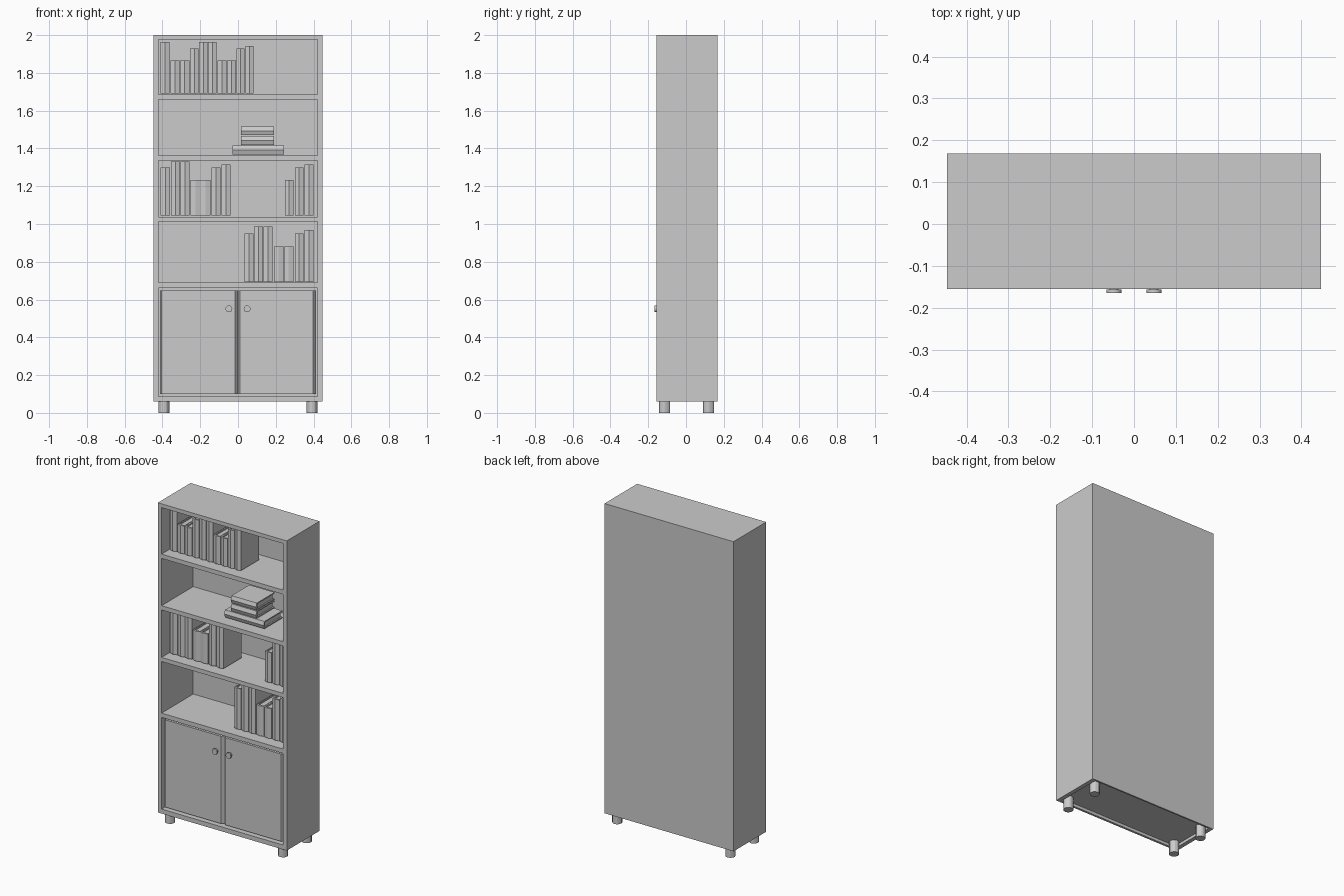
import bpy, bmesh, math

if "Cube" in bpy.data.objects:
    bpy.data.objects.remove(bpy.data.objects["Cube"])


def mesh_object(name, bm):
    bmesh.ops.recalc_face_normals(bm, faces=bm.faces)
    me = bpy.data.meshes.new(name)
    bm.to_mesh(me)
    bm.free()
    ob = bpy.data.objects.new(name, me)
    bpy.context.collection.objects.link(ob)
    return ob


def box(name, x0, x1, y0, y1, z0, z1):
    bm = bmesh.new()
    bmesh.ops.create_cube(bm, size=1)
    for v in bm.verts:
        v.co = ((x0, x1)[v.co.x > 0], (y0, y1)[v.co.y > 0], (z0, z1)[v.co.z > 0])
    return mesh_object(name, bm)


def prism(name, outline, z0, z1):
    bm = bmesh.new()
    face = bm.faces.new([bm.verts.new((x, y, z0)) for x, y in outline])
    ext = bmesh.ops.extrude_face_region(bm, geom=[face])
    for g in ext["geom"]:
        if isinstance(g, bmesh.types.BMVert):
            g.co.z = z1
    return mesh_object(name, bm)


def cylinder(name, r, depth, loc, sides, rot=(0, 0, 0)):
    bpy.ops.mesh.primitive_cylinder_add(vertices=sides, radius=r, depth=depth,
                                        location=loc, rotation=rot)
    ob = bpy.context.object
    ob.name = name
    bpy.ops.object.shade_smooth_by_angle()
    return ob


# Carcass
W, F, B = 0.447, -0.155, 0.168
IN = 0.421
for s, n in ((-1, "left"), (1, "right")):
    box(n + "_side_panel", min(s * IN, s * W), max(s * IN, s * W), F, B, 0.06, 2.0)
box("top_panel", -IN, IN, F, B, 1.976, 2.0)
box("back_panel", -IN, IN, 0.158, B, 0.06, 1.976)
box("bottom_panel", -IN, IN, F, 0.158, 0.078, 0.088)
box("bottom_rail", -IN, IN, F, F + 0.014, 0.06, 0.078)
for z0, z1 in ((1.658, 1.685), (1.335, 1.362), (1.012, 1.038), (0.662, 0.689)):
    box("shelf", -IN, IN, F, 0.158, z0, z1)

# Doors with slanted vertical edges, and their knobs
for n, x0, x1 in (("left", -0.413, -0.001), ("right", 0.003, 0.413)):
    prism(n + "_door", [(x0 + 0.008, -0.143), (x1 - 0.015, -0.143),
                        (x1, -0.125), (x0, -0.125)], 0.1, 0.647)
for x in (-0.048, 0.048):
    rot = (math.pi / 2, 0, 0)
    cylinder("door_knob", 0.018, 0.009, (x, -0.161, 0.551), 16, rot)
    cylinder("knob_stem", 0.011, 0.02, (x, -0.149, 0.551), 12, rot)

# Feet
for x in (-0.392, 0.392):
    for y in (-0.113, 0.12):
        cylinder("foot", 0.029, 0.08, (x, y, 0.04), 12)


# Book: wrapped cover with a ridged spine, and an inset page block
def book(x, w, h, z, flat=False):
    a, t = w / 2, 0.007
    cover = prism("book_cover",
                  [(-a, 0.09), (-a, -0.087), (0, -0.095), (a, -0.087), (a, 0.09),
                   (a - t, 0.09), (a - t, -0.08), (t - a, -0.08), (t - a, 0.09)], 0, h)
    pages = box("book_pages", t - a, a - t, -0.08, 0.082, 0.006, h - 0.008)
    for ob in (cover, pages):
        ob.location = (x, 0, z)
        if flat:
            ob.rotation_euler.y = math.pi / 2


# Standing books: shelf height, then (left, right, top, count) runs
rows = {
    1.69: [(-.41, -.362, 1.963, 1), (-.358, -.257, 1.865, 2), (-.255, -.208, 1.929, 1),
           (-.207, -.112, 1.963, 2), (-.109, -.01, 1.865, 2), (-.01, .036, 1.929, 1),
           (.039, .083, 1.942, 1)],
    1.044: [(-.41, -.359, 1.30, 1), (-.356, -.256, 1.332, 2), (-.252, -.145, 1.232, 2),
            (-.14, -.092, 1.30, 1), (-.088, -.038, 1.316, 1), (.247, .295, 1.232, 1),
            (.3, .348, 1.30, 1), (.352, .4, 1.316, 1)],
    0.694: [(.034, .082, .949, 1), (.085, .184, .988, 2), (.189, .295, .882, 2),
            (.3, .348, .951, 1), (.352, .4, .967, 1)],
}
for z, runs in rows.items():
    for x0, x1, top, n in runs:
        step = (x1 - x0) / n
        for i in range(n):
            book(x0 + step * (i + 0.5), step - 0.002, top - z, z)

# Stacked books
for x, length, z in ((-0.029, 0.273, 1.392), (0.016, 0.175, 1.442), (0.016, 0.175, 1.493)):
    book(x, 0.046, length, z, True)
